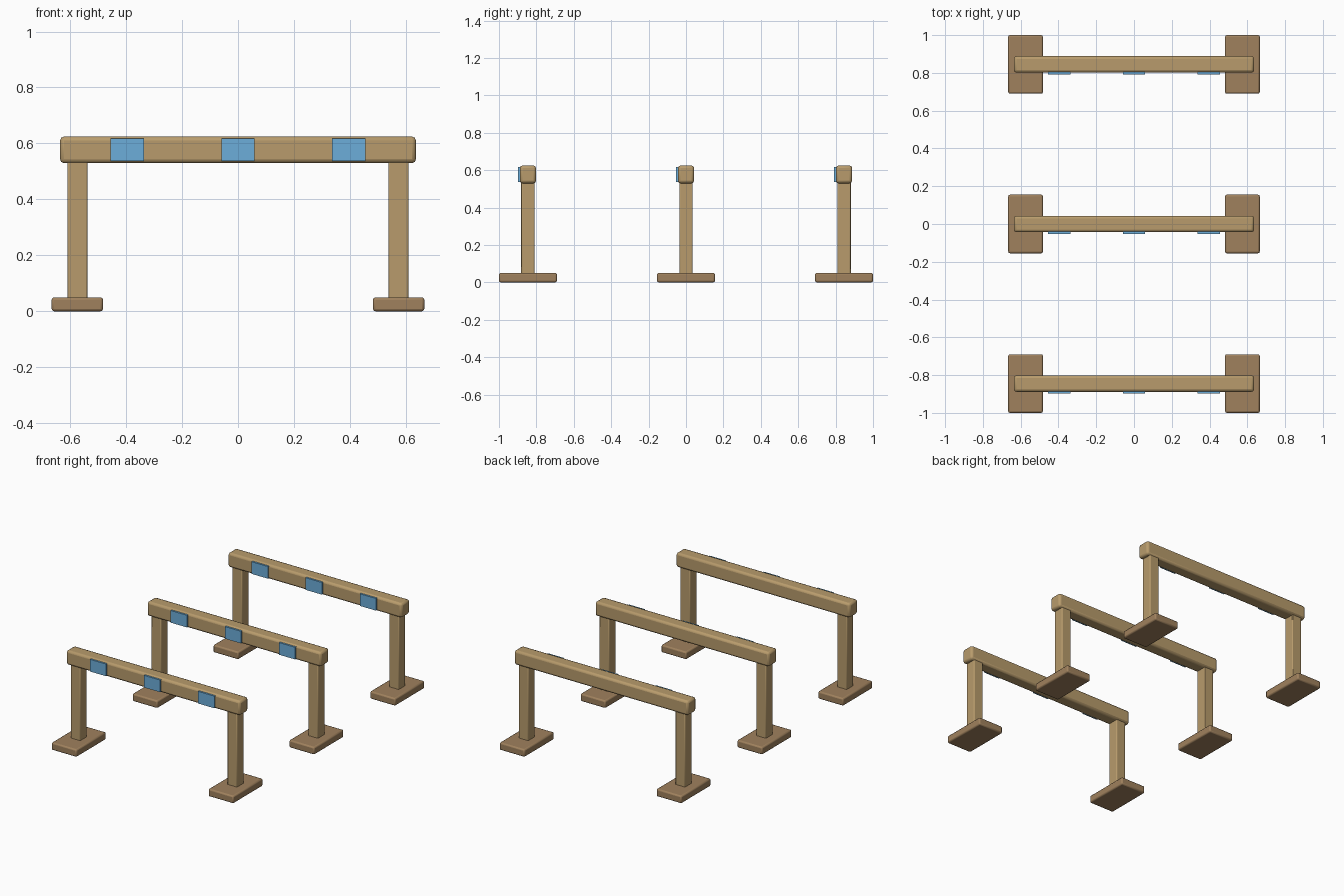
import bpy

if "Cube" in bpy.data.objects:
    bpy.data.objects.remove(bpy.data.objects["Cube"])


def material(name, rgb):
    m = bpy.data.materials.new(name)
    m.diffuse_color = (*rgb, 1)
    m.use_nodes = True
    m.node_tree.nodes["Principled BSDF"].inputs["Base Color"].default_value = m.diffuse_color
    return m


WOOD = material("wood", (0.48, 0.33, 0.15))
BASE = material("base_wood", (0.35, 0.22, 0.11))
BLUE = material("blue_paint", (0.15, 0.42, 0.70))


def box(name, centre, size, mat, bevel=0.0):
    bpy.ops.mesh.primitive_cube_add(size=1, location=centre)
    ob = bpy.context.object
    ob.name = name
    ob.scale = size
    bpy.ops.object.transform_apply(location=False, rotation=False, scale=True)
    ob.data.materials.append(mat)
    if bevel:
        mod = ob.modifiers.new("rounded_edges", "BEVEL")
        mod.width = bevel
        mod.segments = 2
        bpy.ops.object.shade_smooth_by_angle()
    return ob


def hurdle(label, y):
    # feet and posts on both sides
    for side, s in (("left", -1), ("right", 1)):
        box(f"{label}_{side}_foot", (s * 0.574, y, 0.025),
            (0.184, 0.31, 0.05), BASE, 0.009)
        box(f"{label}_{side}_post", (s * 0.574, y, 0.305),
            (0.072, 0.072, 0.53), WOOD, 0.006)
    # top rail
    box(f"{label}_rail", (0, y, 0.577), (1.272, 0.087, 0.095), WOOD, 0.014)
    # painted panels on the front of the rail
    for side, x in (("left", -0.396), ("middle", 0), ("right", 0.396)):
        box(f"{label}_{side}_panel", (x, y - 0.047, 0.577),
            (0.119, 0.012, 0.08), BLUE)


for label, y in (("front", -0.845), ("middle", 0), ("back", 0.845)):
    hurdle(label, y)
